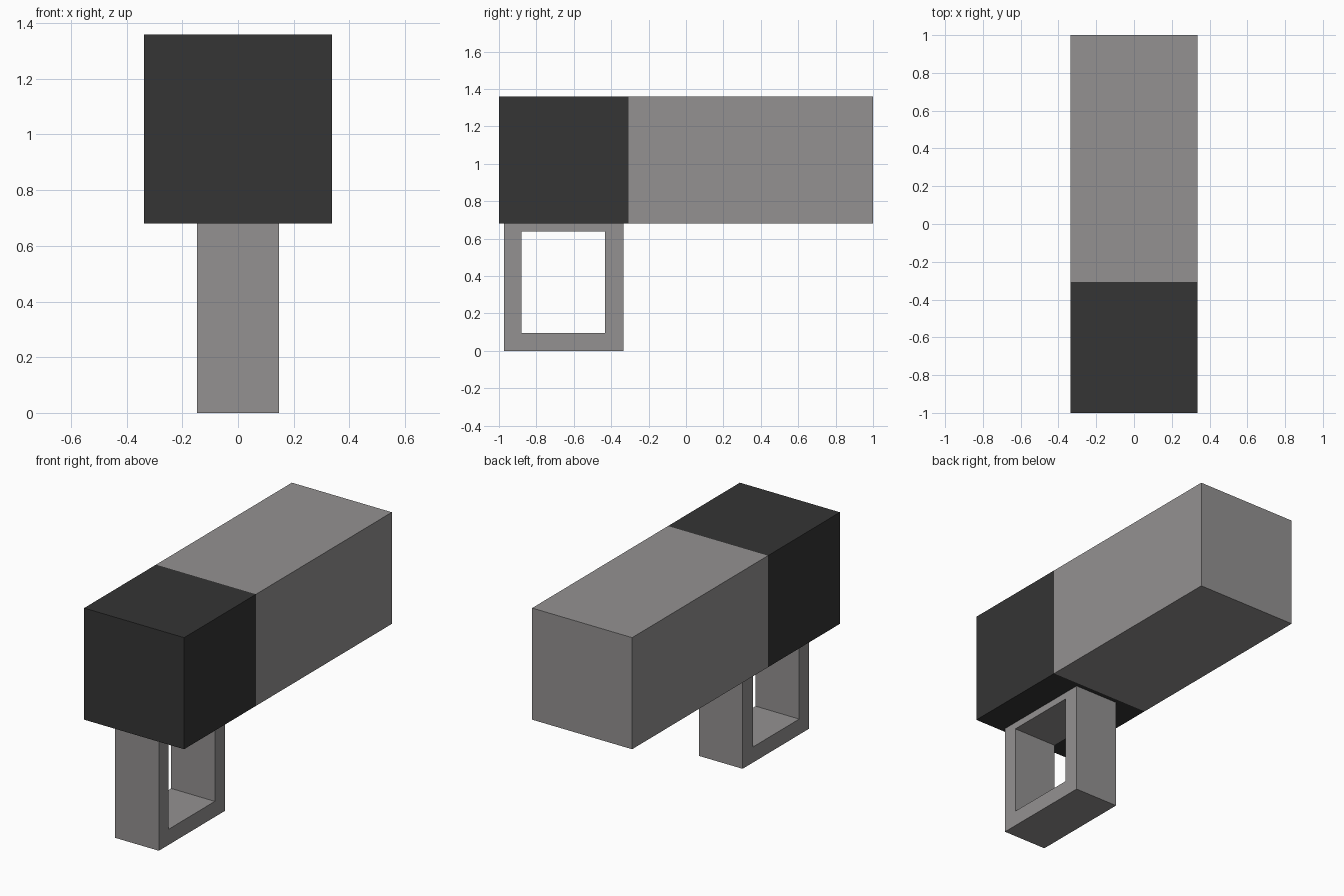
import bpy
import bmesh

if "Cube" in bpy.data.objects:
    bpy.data.objects.remove(bpy.data.objects["Cube"])


def material(name, value):
    mat = bpy.data.materials.new(name)
    mat.diffuse_color = (*value, 1.0)
    mat.use_nodes = True
    mat.node_tree.nodes["Principled BSDF"].inputs["Base Color"].default_value = mat.diffuse_color
    return mat


def add_object(name, bm, mats):
    bmesh.ops.recalc_face_normals(bm, faces=bm.faces[:])
    mesh = bpy.data.meshes.new(name)
    bm.to_mesh(mesh)
    bm.free()
    obj = bpy.data.objects.new(name, mesh)
    for mat in mats:
        mesh.materials.append(mat)
    bpy.context.collection.objects.link(obj)
    return obj


grey = material("warm_grey", (0.295, 0.285, 0.285))
charcoal = material("charcoal", (0.035, 0.035, 0.035))

# Body: one long box, cut across so the front end can be dark
SPLIT_Y = -0.308
bm = bmesh.new()
bmesh.ops.create_cube(bm, size=1.0)
for v in bm.verts:
    v.co = (v.co.x * 0.674, v.co.y * 2.0, 1.02 + v.co.z * 0.68)
bmesh.ops.bisect_plane(bm, geom=bm.verts[:] + bm.edges[:] + bm.faces[:],
                       plane_co=(0, SPLIT_Y, 0), plane_no=(0, 1, 0))
for f in bm.faces:
    f.material_index = 1 if f.calc_center_median().y < SPLIT_Y else 0
add_object("body", bm, [grey, charcoal])


# Handle: rectangular loop under the dark end, extruded across x
def rectangle(y0, y1, z0, z1, x):
    return [(x, y0, z0), (x, y1, z0), (x, y1, z1), (x, y0, z1)]


HALF_WIDTH = 0.147
bm = bmesh.new()
outer = [bm.verts.new(p) for p in rectangle(-0.972, -0.335, 0.0, 0.68, -HALF_WIDTH)]
inner = [bm.verts.new(p) for p in rectangle(-0.88, -0.433, 0.095, 0.638, -HALF_WIDTH)]
for i in range(4):
    j = (i + 1) % 4
    bm.faces.new((outer[i], outer[j], inner[j], inner[i]))
ring = bmesh.ops.extrude_face_region(bm, geom=bm.faces[:], use_keep_orig=True)
moved = [g for g in ring["geom"] if isinstance(g, bmesh.types.BMVert)]
bmesh.ops.translate(bm, vec=(2 * HALF_WIDTH, 0, 0), verts=moved)
add_object("handle", bm, [grey])
